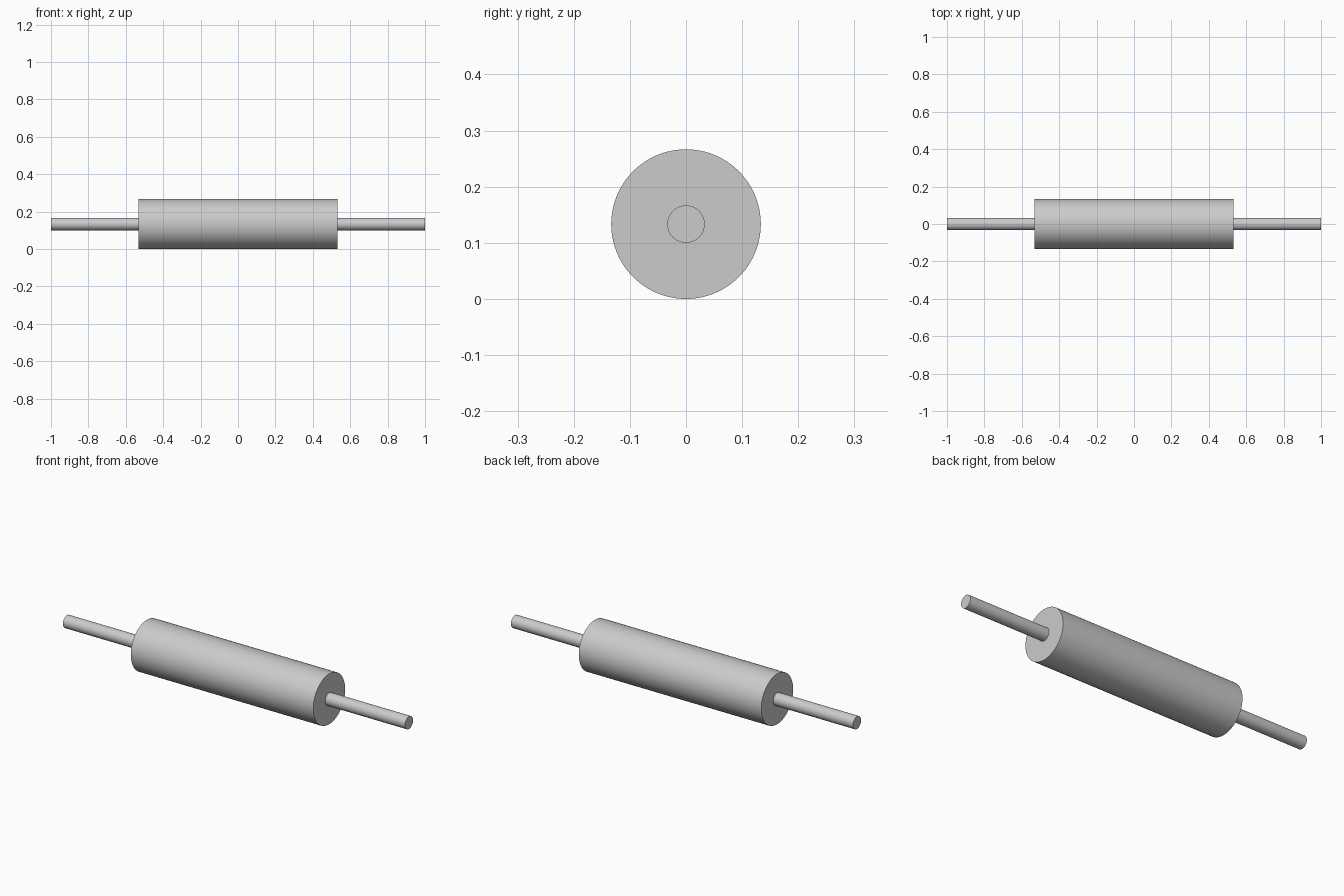
import bpy
import math

cube = bpy.data.objects.get("Cube")
if cube:
    bpy.data.objects.remove(cube, do_unlink=True)

BODY_RADIUS = 0.1333
BODY_HALF = 0.5333
ROD_RADIUS = 0.0333

# Single grey finish
grey = bpy.data.materials.new("light_grey")
grey.use_nodes = True
colour = (0.6, 0.6, 0.6, 1)
grey.diffuse_color = colour
grey.node_tree.nodes["Principled BSDF"].inputs["Base Color"].default_value = colour


def cylinder_along_x(name, radius, x_start, x_end):
    bpy.ops.mesh.primitive_cylinder_add(
        vertices=96, radius=radius, depth=x_end - x_start,
        location=((x_start + x_end) / 2, 0, BODY_RADIUS),
        rotation=(0, math.pi / 2, 0))
    part = bpy.context.object
    part.name = name
    part.data.materials.append(grey)
    bpy.ops.object.shade_smooth_by_angle(angle=math.radians(30))
    return part


# Roller drum
cylinder_along_x("roller_body", BODY_RADIUS, -BODY_HALF, BODY_HALF)

# Thin shafts at both ends
cylinder_along_x("left_shaft", ROD_RADIUS, BODY_HALF, 1)
cylinder_along_x("right_shaft", ROD_RADIUS, -1, -BODY_HALF)
